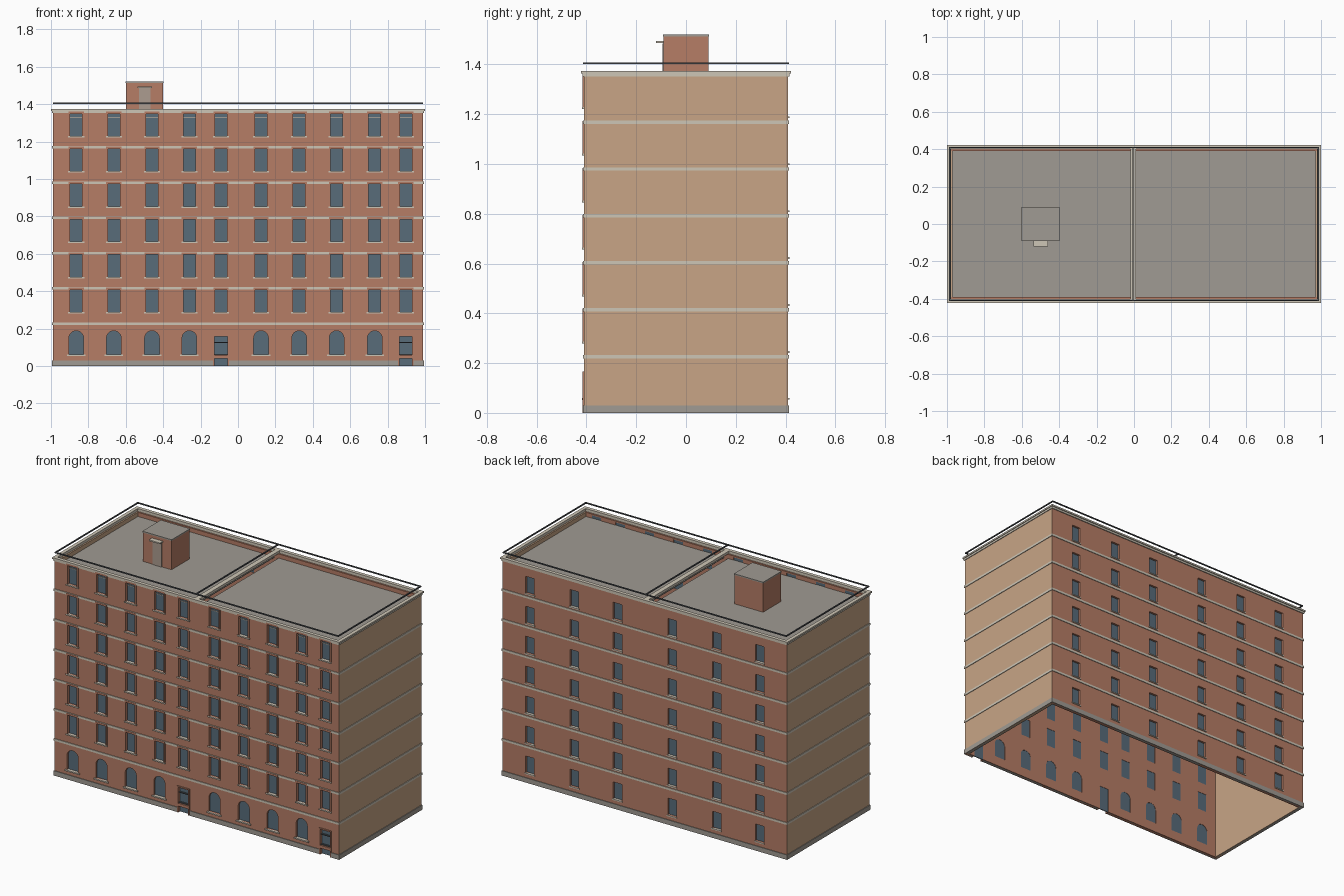
import bpy, bmesh, math

if "Cube" in bpy.data.objects:
    bpy.data.objects.remove(bpy.data.objects["Cube"], do_unlink=True)


def material(name, rgb):
    lin = [((c / 255 + 0.055) / 1.055) ** 2.4 for c in rgb] + [1]
    m = bpy.data.materials.new(name)
    m.use_nodes = True
    m.diffuse_color = lin
    bsdf = m.node_tree.nodes["Principled BSDF"]
    bsdf.inputs["Base Color"].default_value = lin
    bsdf.inputs["Roughness"].default_value = 0.9
    return m


BRICK = material("brick", (182, 125, 102))
TAN = material("tan_plaster", (200, 165, 134))
STONE = material("pale_stone", (206, 198, 182))
GREY = material("roof_grey", (160, 155, 147))
GLASS = material("blue_grey_glass", (88, 108, 122))
DARK = material("dark_metal", (80, 84, 88))
DOOR = material("door_grey", (172, 156, 144))


def finish(name, bm, mat):
    bmesh.ops.recalc_face_normals(bm, faces=bm.faces)
    me = bpy.data.meshes.new(name)
    bm.to_mesh(me)
    bm.free()
    me.materials.append(mat)
    ob = bpy.data.objects.new(name, me)
    bpy.context.collection.objects.link(ob)
    return ob


def boxes(name, items, mat):
    """Boxes given as x0, x1, y0, y1, z0, z1, joined in one part."""
    bm = bmesh.new()
    for x0, x1, y0, y1, z0, z1 in items:
        vs = bmesh.ops.create_cube(bm, size=1)["verts"]
        bmesh.ops.scale(bm, vec=(x1 - x0, y1 - y0, z1 - z0), verts=vs)
        bmesh.ops.translate(bm, vec=((x0 + x1) / 2, (y0 + y1) / 2, (z0 + z1) / 2), verts=vs)
    return finish(name, bm, mat)


def ring(x, y, w, z0, z1):
    """Four bars round the plan, x and y being the outer half sizes."""
    return [(-x, x, -y, -y + w, z0, z1), (-x, x, y - w, y, z0, z1),
            (-x, -x + w, -y + w, y - w, z0, z1), (x - w, x, -y + w, y - w, z0, z1)]


# Main measures
WX, WY, THICK, TOP = 0.99, 0.41, 0.02, 1.356
PITCH = 0.1885
BANDS = [0.226 + PITCH * k for k in range(6)]
TOPS = BANDS[1:] + [TOP]
COLUMNS = [-0.865, -0.664, -0.46, -0.26, -0.091, 0.123, 0.327, 0.527, 0.731, 0.897]
DOORS = [COLUMNS[4], COLUMNS[9]]
ARCHES = [c for c in COLUMNS if c not in DOORS]
R = 0.039


def wall(name, y, holes, arches=()):
    """Wall sheet with rectangular holes; arched heads get spandrels."""
    bm = bmesh.new()
    xs = sorted({-WX + 0.0005, WX - 0.0005} | {v for h in holes for v in h[:2]})
    zs = sorted({0, TOP} | {v for h in holes for v in h[2:]})
    grid = {(x, z): bm.verts.new((x, y, z)) for x in xs for z in zs}
    for a, b in zip(xs, xs[1:]):
        for c, d in zip(zs, zs[1:]):
            mx, mz = (a + b) / 2, (c + d) / 2
            if not any(h[0] < mx < h[1] and h[2] < mz < h[3] for h in holes):
                bm.faces.new([grid[p] for p in ((a, c), (b, c), (b, d), (a, d))])
    for cx, top in arches:
        for s in (-1, 1):
            pts = [(cx + s * R, top)]
            for i in range(7):
                t = math.pi / 2 * i / 6
                pts.append((cx + s * R * math.cos(t), top - R + R * math.sin(t)))
            bm.faces.new([bm.verts.new((px, y, pz)) for px, pz in pts[::s]])
    for v in [v for v in bm.verts if not v.link_faces]:
        bm.verts.remove(v)
    ob = finish(name, bm, BRICK)
    mod = ob.modifiers.new("thickness", "SOLIDIFY")
    mod.thickness, mod.offset = THICK, 0
    return ob


# Front wall openings
upper = [(c - 0.032, c + 0.032, t - 0.127, t - 0.008) for t in TOPS for c in COLUMNS]
ground = [(c - R, c + R, 0.06, 0.188) for c in ARCHES]
door_holes = [(c - 0.034, c + 0.034, 0, 0.158) for c in DOORS]
wall("front_wall", -WY + THICK / 2, upper + ground + door_holes, [(c, 0.188) for c in ARCHES])

# Back wall openings
back = [(c - 0.03, c + 0.03, 0.06 + PITCH * k, 0.165 + PITCH * k)
        for k in range(7) for c in (-0.8, -0.5, -0.19, 0.19, 0.49, 0.8)]
wall("back_wall", WY - THICK / 2, back)

# Plain side walls
boxes("side_walls", [(s * (WX - THICK / 2) - THICK / 2, s * (WX - THICK / 2) + THICK / 2,
                      -WY + 0.001, WY - 0.001, 0, TOP) for s in (-1, 1)], TAN)

# Glass set back in the openings
fy = -WY + 0.013
boxes("front_glass", [(a, b, fy, fy + 0.005, c, d) for a, b, c, d in upper + ground + door_holes], GLASS)
boxes("back_glass", [(a, b, -fy - 0.005, -fy, c, d) for a, b, c, d in back], GLASS)

# Brick surrounds and stone sills
trim = []
for a, b, c, d in upper:
    y0, y1 = -WY - 0.006, -WY + 0.002
    trim += [(a - 0.009, a, y0, y1, c, d), (b, b + 0.009, y0, y1, c, d),
             (a - 0.009, b + 0.009, y0, y1, d, d + 0.012)]
for a, b, c, d in door_holes:
    trim += [(a - 0.008, a, y0, y1, c, d), (b, b + 0.008, y0, y1, c, d),
             (a - 0.008, b + 0.008, y0, y1, d, d + 0.008),
             (a, b, y0, y1 + 0.01, 0.04, 0.058)]
boxes("front_surrounds", trim, BRICK)
boxes("front_sills", [(a - 0.011, b + 0.011, -WY - 0.008, fy, c - 0.008, c)
                      for a, b, c, d in upper + ground], STONE)
boxes("back_sills", [(a - 0.004, b + 0.004, -fy, WY + 0.005, c - 0.007, c)
                     for a, b, c, d in back], STONE)

# Door bars
boxes("door_bars", [(a, b, -WY + 0.003, fy, z, z + 0.006)
                    for a, b, c, d in door_holes for z in (0.058, 0.122)], DARK)

# Plinth, interrupted at the doors
plinth = ring(WX + 0.004, WY + 0.004, 0.02, 0, 0.03)[1:]
edges = [-WX - 0.004]
for c in DOORS:
    edges += [c - 0.041, c + 0.041]
edges.append(WX + 0.004)
plinth += [(a, b, -WY - 0.004, -WY + 0.016, 0, 0.03) for a, b in zip(edges[::2], edges[1::2])]
boxes("plinth", plinth, GREY)

# Floor bands and cornice
boxes("floor_bands", [b for z in BANDS for b in ring(WX + 0.004, WY + 0.004, 0.008, z - 0.007, z + 0.007)], STONE)
boxes("cornice", ring(0.995, 0.416, 0.016, 1.352, 1.364) + ring(1.0, 0.422, 0.022, 1.364, 1.374)
      + [(-0.02, 0.01, -0.4, 0.4, 1.358, 1.374)], STONE)

# Roof panels with a slot between them, and the thin rail
boxes("roof_panels", [(-0.98, -0.02, -0.4, 0.4, 1.325, 1.33), (0.01, 0.98, -0.4, 0.4, 1.325, 1.33)], GREY)
boxes("roof_rail", ring(0.988, 0.413, 0.007, 1.401, 1.408)
      + [(-0.009, -0.002, -0.406, 0.406, 1.401, 1.408)], DARK)

# Stair hut on the roof
boxes("stair_hut", [(-0.6, -0.4, -0.09, 0.09, 1.33, 1.512)], BRICK)
boxes("stair_hut_roof", [(-0.602, -0.398, -0.092, 0.092, 1.512, 1.52)], GREY)
boxes("stair_hut_door", [(-0.528, -0.468, -0.094, -0.088, 1.33, 1.485)], DOOR)
boxes("stair_hut_canopy", [(-0.536, -0.46, -0.12, -0.09, 1.486, 1.494)], STONE)
